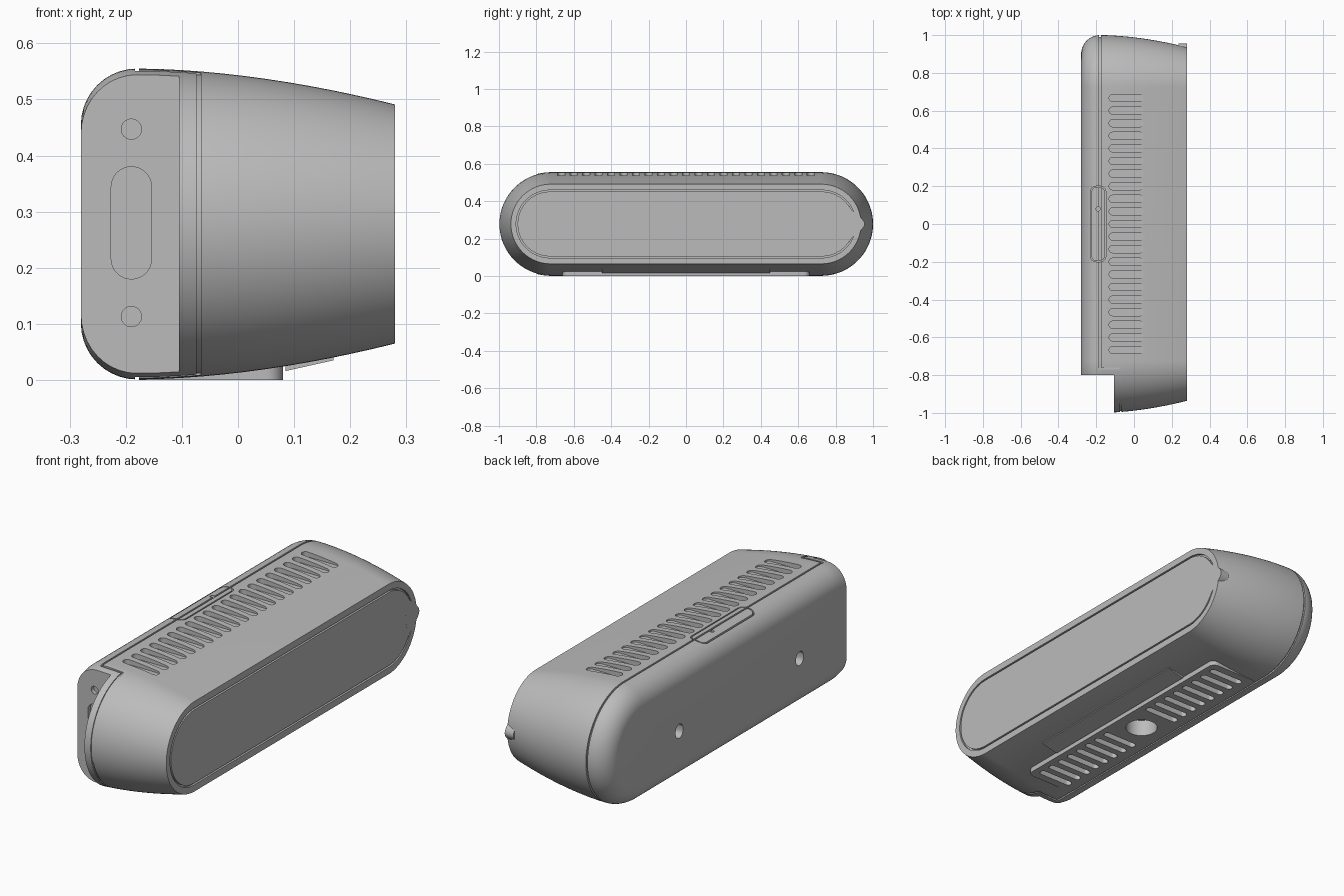
import bpy, bmesh
from math import sin, cos, pi, radians

cube = bpy.data.objects.get("Cube")
if cube:
    bpy.data.objects.remove(cube, do_unlink=True)

MID, HALF = 0.278, 0.277          # centre height and half height of the shell

grey = bpy.data.materials.new("plain_grey")
grey.use_nodes = True
grey.diffuse_color = (0.5, 0.5, 0.5, 1)
grey.node_tree.nodes["Principled BSDF"].inputs["Base Color"].default_value = (0.5, 0.5, 0.5, 1)


def outline(cu, cv, hu, hv, r, n=8):
    """Rounded rectangle, starting at the middle of the +u side."""
    pts = []
    for k, (su, sv) in enumerate([(1, 1), (-1, 1), (-1, -1), (1, -1)]):
        for i in range(n + 1):
            a = (k + i / n) * pi / 2
            p = (cu + su * (hu - r) + r * cos(a), cv + sv * (hv - r) + r * sin(a))
            if not pts or abs(p[0] - pts[-1][0]) + abs(p[1] - pts[-1][1]) > 1e-5:
                pts.append(p)
    if abs(pts[0][0] - pts[-1][0]) + abs(pts[0][1] - pts[-1][1]) < 1e-5:
        pts.pop()
    return pts


def shell_outline(inset):
    return outline(0, MID, 1 - inset, HALF - inset, HALF - inset, 32)


def place(axis, p, h):
    return {"x": (h, p[0], p[1]), "y": (p[0], h, p[1]), "z": (p[0], p[1], h)}[axis]


def bridge(bm, a, b):
    for i in range(len(a)):
        j = (i + 1) % len(a)
        bm.faces.new((a[i], a[j], b[j], b[i]))


def loft(bm, axis, rings):
    """Capped solid through (height, points) rings."""
    loops = [[bm.verts.new(place(axis, p, h)) for p in pts] for h, pts in rings]
    for a, b in zip(loops, loops[1:]):
        bridge(bm, a, b)
    bm.faces.new(loops[0])
    bm.faces.new(loops[-1])


def prism(bm, axis, pts, lo, hi):
    loft(bm, axis, [(lo, pts), (hi, pts)])


def ring(bm, axis, outer, inner, lo, hi):
    """Hollow tube between two matching outlines."""
    loops = [[bm.verts.new(place(axis, p, h)) for p in pts]
             for pts, h in ((outer, lo), (outer, hi), (inner, hi), (inner, lo))]
    for k in range(4):
        bridge(bm, loops[k], loops[(k + 1) % 4])


def finish(bm, name):
    bmesh.ops.recalc_face_normals(bm, faces=bm.faces)
    mesh = bpy.data.meshes.new(name)
    bm.to_mesh(mesh)
    bm.free()
    mesh.materials.append(grey)
    ob = bpy.data.objects.new(name, mesh)
    bpy.context.collection.objects.link(ob)
    return ob


def smooth(ob):
    bpy.ops.object.select_all(action="DESELECT")
    ob.select_set(True)
    bpy.context.view_layer.objects.active = ob
    bpy.ops.object.shade_smooth_by_angle(angle=radians(30))


def combine(target, bm, operation="DIFFERENCE"):
    tool = finish(bm, "helper")
    tool.hide_render = True
    mod = target.modifiers.new("cut", "BOOLEAN")
    mod.operation, mod.solver, mod.object = operation, "EXACT", tool
    bpy.context.view_layer.objects.active = target
    bpy.ops.object.modifier_apply(modifier=mod.name)
    bpy.data.objects.remove(tool, do_unlink=True)


# Shell: capsule section, rounded at the back, tapering to the front panel
bm = bmesh.new()
profile = [(-0.18 - 0.1 * cos(a), 0.1 - 0.1 * sin(a)) for a in [i * pi / 20 for i in range(11)]]
for i in range(1, 13):
    t = i / 12
    profile.append((-0.18 + 0.46 * t, 0.064 * t ** 1.8))
loft(bm, "x", [(x, shell_outline(d)) for x, d in profile])
body = finish(bm, "shell")

# Base plate joined to the underside
bm = bmesh.new()
prism(bm, "z", outline(-0.05, 0, 0.13, 0.66, 0.03), 0, 0.05)
combine(body, bm, "UNION")

# Connector notch at one end
bm = bmesh.new()
prism(bm, "z", [(-0.4, -1.2), (-0.105, -1.2), (-0.105, -0.8), (-0.4, -0.8)], -0.2, 0.8)
combine(body, bm)

# Seam around the shell, stepping forward before the notch
base, outer, inner = (shell_outline(d) for d in (0, -0.01, 0.009))
half = len(base) // 2
order = list(range(half, len(base))) + list(range(half))
bm = bmesh.new()
for x, run in ((-0.18, [i for i in order if base[i][0] > -0.77]),
               (-0.07, [i for i in range(len(base)) if base[i][0] < -0.76])):
    strip = [outer[i] for i in run] + [inner[i] for i in reversed(run)]
    prism(bm, "x", strip, x - 0.004, x + 0.004)
combine(body, bm)
bm = bmesh.new()
for z in (0.0, 0.556):
    prism(bm, "z", outline(-0.125, -0.764, 0.059, 0.005, 0.002, 2), z - 0.012, z + 0.012)
combine(body, bm)

# Vent slots above, and two rows below beside a mounting hole
bm = bmesh.new()
for i in range(-10, 11):
    prism(bm, "z", outline(-0.04, i * 0.0667, 0.092, 0.019, 0.019), 0.53, 0.6)
for side in (-1, 1):
    for i in range(8):
        prism(bm, "z", outline(-0.04, side * (0.15 + 0.065 * i), 0.09, 0.016, 0.016), -0.05, 0.025)
prism(bm, "z", outline(-0.045, 0, 0.072, 0.072, 0.072), -0.05, 0.08)
combine(body, bm)

# Outline and pin hole of the top latch
bm = bmesh.new()
ring(bm, "z", outline(-0.19, 0, 0.041, 0.2, 0.03), outline(-0.19, 0, 0.035, 0.194, 0.024), 0.53, 0.6)
prism(bm, "z", outline(-0.19, 0.08, 0.011, 0.011, 0.011), 0.535, 0.6)
combine(body, bm)

# Front panel groove, wall holes and connector sockets
bm = bmesh.new()
ring(bm, "x", outline(0, MID, 0.908, 0.181, 0.181, 24), outline(0, MID, 0.9, 0.173, 0.173, 24), 0.27, 0.3)
for y in (-0.45, 0.45):
    prism(bm, "x", outline(y, 0.245, 0.027, 0.033, 0.027), -0.35, -0.24)
for z in (0.113, 0.447):
    prism(bm, "y", outline(-0.19, z, 0.018, 0.018, 0.018), -0.9, -0.78)
prism(bm, "y", outline(-0.19, 0.28, 0.036, 0.1, 0.036), -0.9, -0.78)
combine(body, bm)
smooth(body)

# Finger grip at the end of the front panel
bm = bmesh.new()
steps = [i / 10 for i in range(-10, 11)]
grip = [(0.875 + 0.04 * (1 + cos(pi * t)), MID + 0.1 * t) for t in steps]
prism(bm, "x", grip + [(0.85, MID)], 0.235, 0.2802)
smooth(finish(bm, "finger_grip"))

# Thin label plate under the front slope
bm = bmesh.new()
prism(bm, "y", [(0.085, 0.016), (0.17, 0.035), (0.17, 0.044), (0.085, 0.025)], -0.45, 0.45)
finish(bm, "label_plate")
